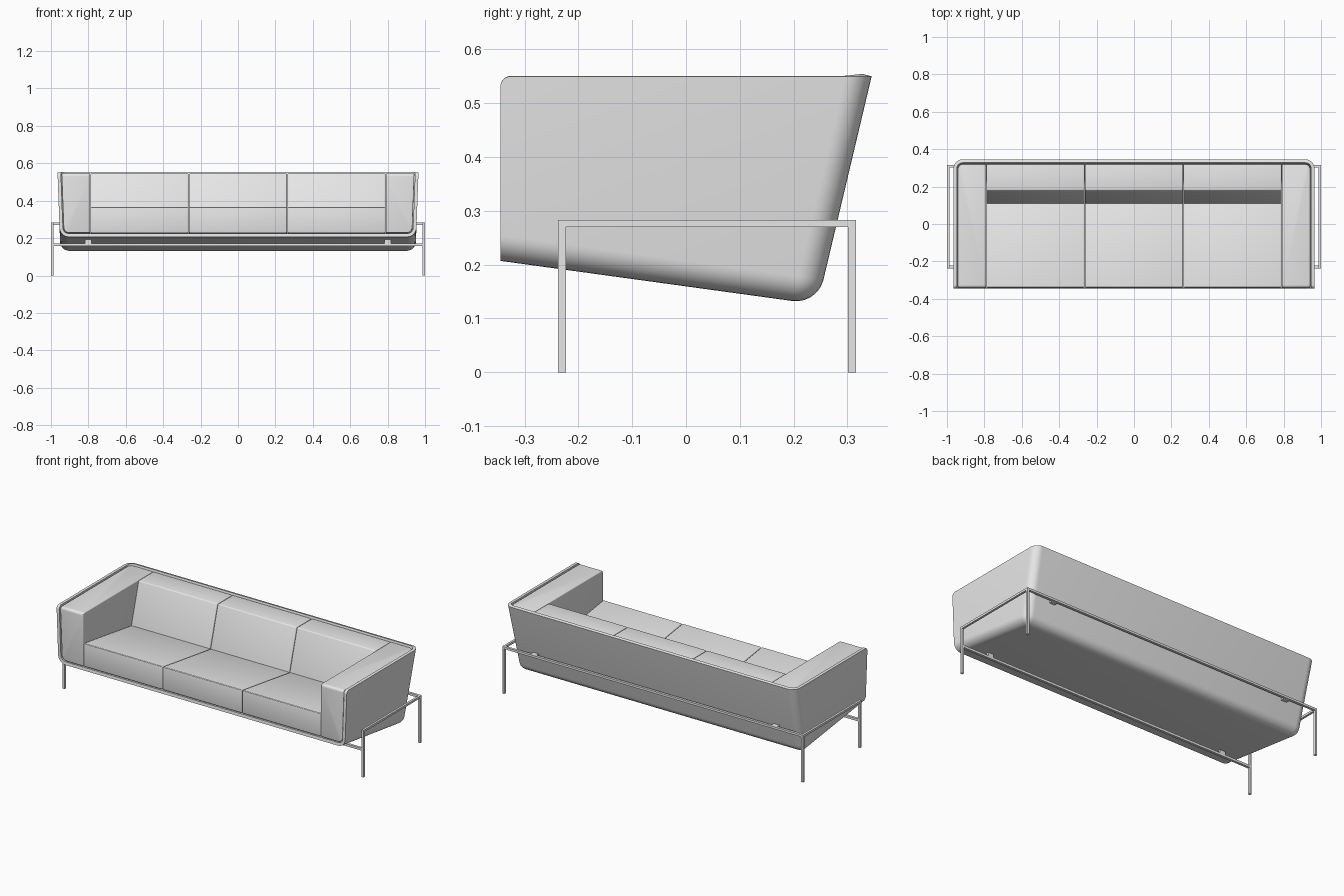
import bpy, bmesh, math
from mathutils import Vector

cube = bpy.data.objects.get("Cube")
if cube:
    bpy.data.objects.remove(cube)

grey = bpy.data.materials.new("light_grey")
grey.use_nodes = True
grey.diffuse_color = (0.8, 0.8, 0.8, 1)
grey.node_tree.nodes["Principled BSDF"].inputs["Base Color"].default_value = (0.8, 0.8, 0.8, 1)

TOP, FRONT, WALL = 0.55, -0.345, 0.018


# Shell surfaces: sloped sides, back and bottom
def side_x(z):
    return 0.965 - 0.037 * (TOP - z)


def back_y(z):
    return 0.345 - 0.237 * (TOP - z)


def bottom_z(y):
    return 0.207 - 0.137 * (y - FRONT)


def hexa(name, corner, rounds=(), soft=0, open_shell=False):
    """Six-sided block: corner maps sign triples to points, rounds lists (edge rule, width)."""
    bm = bmesh.new()
    bmesh.ops.create_cube(bm, size=2)
    signs = {v: tuple(round(c) for c in v.co) for v in bm.verts}
    groups = []
    for rule, width in rounds:
        edges = [e for e in bm.edges if rule(signs[e.verts[0]], signs[e.verts[1]])]
        groups.append((edges, width))
    for v, s in signs.items():
        v.co = Vector(corner(*s))
    bmesh.ops.recalc_face_normals(bm, faces=bm.faces)
    for edges, width in groups:
        bmesh.ops.bevel(bm, geom=edges, offset=width, segments=7, profile=0.5, affect='EDGES')
    if soft:
        bm.normal_update()
        sharp = [e for e in bm.edges if e.calc_face_angle(0) > math.radians(40)]
        bmesh.ops.bevel(bm, geom=sharp, offset=soft, segments=3, profile=0.5, affect='EDGES')
    bm.normal_update()
    if open_shell:
        gone = [f for f in bm.faces if f.normal.z > 0.01 or f.normal.y < -0.5]
        bmesh.ops.delete(bm, geom=gone, context='FACES')
    mesh = bpy.data.meshes.new(name)
    bm.to_mesh(mesh)
    bm.free()
    mesh.materials.append(grey)
    obj = bpy.data.objects.new(name, mesh)
    bpy.context.collection.objects.link(obj)
    bpy.ops.object.select_all(action='DESELECT')
    obj.select_set(True)
    bpy.context.view_layer.objects.active = obj
    if open_shell:
        mod = obj.modifiers.new("wall", 'SOLIDIFY')
        mod.thickness, mod.offset, mod.use_even_offset = WALL, -1, True
        bpy.ops.object.modifier_apply(modifier=mod.name)
    bpy.ops.object.shade_smooth_by_angle(angle=math.radians(30))
    return obj


def box(name, x, y, z):
    return hexa(name, lambda i, j, k: (x[i > 0], y[j > 0], z[k > 0]))


# Edge rules on pairs of corner signs
def front_top(a, b):
    return a[1:] == b[1:] == (-1, 1)


def outer_edges(a, b):
    low_side = a[0] == b[0] and a[2] == b[2] == -1
    low_back = a[1:] == b[1:] == (1, -1)
    upright_back = a[0] == b[0] and a[1] == b[1] == 1
    return low_side or low_back or upright_back


def arm_edges(a, b):
    return outer_edges(a, b) and a[0] + b[0] >= 0


# Outer shell, open at the top and front
def shell_corner(i, j, k):
    z = TOP if k > 0 else (0.207 if j < 0 else 0.126)
    return (i * side_x(z), back_y(z) if j > 0 else FRONT, z)


hexa("shell", shell_corner, [(front_top, 0.02), (outer_edges, 0.047)], open_shell=True)

GAP = WALL + 0.004
ARM_X = 0.79

# Arm cushions
for s, label in ((1, "left"), (-1, "right")):
    def arm_corner(i, j, k):
        z = TOP - 0.004 if k > 0 else (0.207 if j < 0 else 0.126) + GAP
        x = side_x(z) - GAP if i > 0 else ARM_X
        return (s * x, back_y(z) - GAP if j > 0 else FRONT + 0.003, z)
    hexa(label + "_arm", arm_corner, [(front_top, 0.016), (arm_edges, 0.028)], soft=0.005)

# Seat and back cushions, three of each
width = 2 * ARM_X / 3
for n, label in enumerate(("right", "middle", "left")):
    x0 = -ARM_X + n * width + 0.0015
    xs = (x0, x0 + width - 0.003)

    def seat_corner(i, j, k):
        y = 0.16 if j > 0 else FRONT + 0.004
        z = (0.295 if j > 0 else 0.368) if k > 0 else bottom_z(y) + GAP
        return (xs[i > 0], y, z)

    def back_corner(i, j, k):
        z = TOP - 0.004 if k > 0 else 0.18
        y = back_y(z) - GAP if j > 0 else (0.18 if k > 0 else 0.075)
        return (xs[i > 0], y, z)

    hexa(label + "_seat_cushion", seat_corner, soft=0.006)
    hexa(label + "_back_cushion", back_corner, soft=0.006)

# Frame: legs, side bars and two long rails
FRONT_Y, BACK_Y = (-0.238, -0.223), (0.301, 0.316)
HIGH_Z, LOW_Z = (0.27, 0.283), (0.158, 0.172)
for s, label in ((1, "left"), (-1, "right")):
    xs = sorted((s * 0.987, s))
    box(label + "_front_leg", xs, FRONT_Y, (0, HIGH_Z[0]))
    box(label + "_back_leg", xs, BACK_Y, (0, HIGH_Z[0]))
    box(label + "_side_bar", xs, (FRONT_Y[0], BACK_Y[1]), HIGH_Z)
    # Brackets joining the rails to the shell
    tab = (s * 0.8 - 0.018, s * 0.8 + 0.018)
    box(label + "_front_bracket", tab, FRONT_Y, (LOW_Z[1], 0.196))
    box(label + "_back_bracket", tab, (0.275, BACK_Y[0]), HIGH_Z)
box("front_rail", (-0.987, 0.987), FRONT_Y, LOW_Z)
box("back_rail", (-0.987, 0.987), BACK_Y, HIGH_Z)
